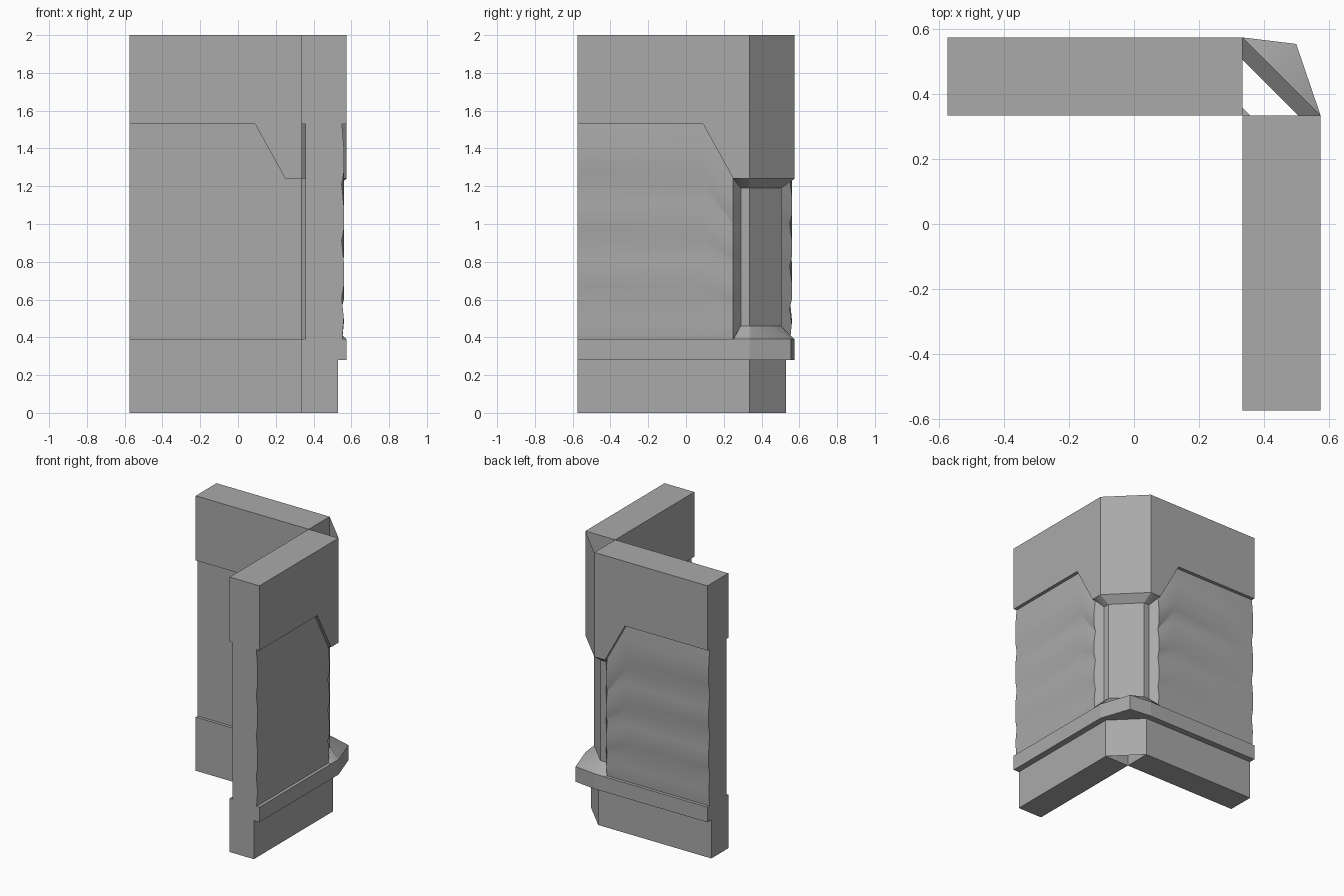
import bpy
import bmesh
import math

if "Cube" in bpy.data.objects:
    bpy.data.objects.remove(bpy.data.objects["Cube"], do_unlink=True)

INNER, OUTER, HALF = 0.335, 0.575, 0.575   # wall faces and half length
SILL, HIGH, LOW = 0.39, 1.53, 1.24         # panel bottom, panel top, top near corner
COLUMN = 0.505                             # recessed face of the corner column
NICHE = 0.357                              # recessed inner face

stone = bpy.data.materials.new("grey stone")
stone.use_nodes = True
GREY = (0.4, 0.4, 0.4, 1)
stone.diffuse_color = GREY
stone.node_tree.nodes["Principled BSDF"].inputs["Base Color"].default_value = GREY


def finish(name, bm, recalc):
    if recalc:
        bmesh.ops.recalc_face_normals(bm, faces=bm.faces)
    mesh = bpy.data.meshes.new(name)
    bm.to_mesh(mesh)
    bm.free()
    mesh.materials.append(stone)
    obj = bpy.data.objects.new(name, mesh)
    bpy.context.collection.objects.link(obj)
    bpy.ops.object.select_all(action='DESELECT')
    obj.select_set(True)
    bpy.context.view_layer.objects.active = obj
    bpy.ops.object.shade_smooth_by_angle(angle=math.radians(25))
    return obj


# Lapped profile of the outer panel: (height, depth)
LAPS = [(SILL, 0.552)]
for crease in (0.64, 0.94, 1.24):
    LAPS += [(crease - 0.14, 0.560), (crease - 0.03, 0.549), (crease + 0.03, 0.560)]
LAPS += [(1.41, 0.560), (HIGH, 0.550)]


def section(top, column):
    """Closed cross-section of a wall as (depth, height) points."""
    low, high = (0.46, 1.19) if column else (SILL, top)
    pts = [(INNER, 0), (0.53, 0), (0.53, 0.28), (OUTER, 0.28), (OUTER, SILL)]
    for z, d in LAPS:
        t = (z - SILL) / (HIGH - SILL)
        pts.append((COLUMN if column else d, low + t * (high - low)))
    pts += [(OUTER, top), (OUTER, 2), (INNER, 2)]
    pts += [(INNER, top), (NICHE, top), (NICHE, SILL), (INNER, SILL)]
    return pts


# Stations along a wall: (position, panel top, is column)
STATIONS = [(-HALF, HIGH, False), (0.09, HIGH, False), (0.25, LOW, False),
            (0.29, LOW, True), (INNER, LOW, True)]


def wall(name, place):
    bm = bmesh.new()
    rings = [[bm.verts.new(place(s, d, z)) for d, z in section(top, col)]
             for s, top, col in STATIONS]
    for a, b in zip(rings, rings[1:]):
        for i in range(len(a)):
            k = (i + 1) % len(a)
            bm.faces.new((a[i], a[k], b[k], b[i]))
    bm.faces.new(rings[0])
    bm.faces.new(rings[-1])
    finish(name, bm, True)


wall("back_wall", lambda s, d, z: (s, d, z))
wall("side_wall", lambda s, d, z: (d, s, z))

# Chamfered corner shell, with the ledge pushed out to a point
bm = bmesh.new()
columns = [[], [], []]
for d, z in [(0.53, 0), (0.53, 0.28), (OUTER, 0.28), (OUTER, SILL),
             (COLUMN, 0.46), (COLUMN, 1.19), (OUTER, LOW), (OUTER, 2)]:
    mid = (INNER + d) / 2
    point = (0.5, 0.555, z) if 0.28 <= z <= SILL and d == OUTER else (mid, mid, z)
    for col, co in zip(columns, [(INNER, d, z), point, (d, INNER, z)]):
        col.append(bm.verts.new(co))
for a, b in zip(columns, columns[1:]):
    for j in range(len(a) - 1):
        bm.faces.new((b[j], a[j], a[j + 1], b[j + 1]))
finish("corner_column", bm, False)

# Narrow diagonal face in the inner corner
bm = bmesh.new()
(k0, p0, q0), (k1, p1, q1) = [
    [bm.verts.new((x, y, z)) for x, y in
     ((INNER, INNER), (INNER, NICHE), (NICHE, INNER))] for z in (SILL, LOW)]
for face in ((p0, q0, q1, p1), (k1, p1, q1), (k0, q0, p0)):
    bm.faces.new(face)
finish("inner_corner_strip", bm, False)
